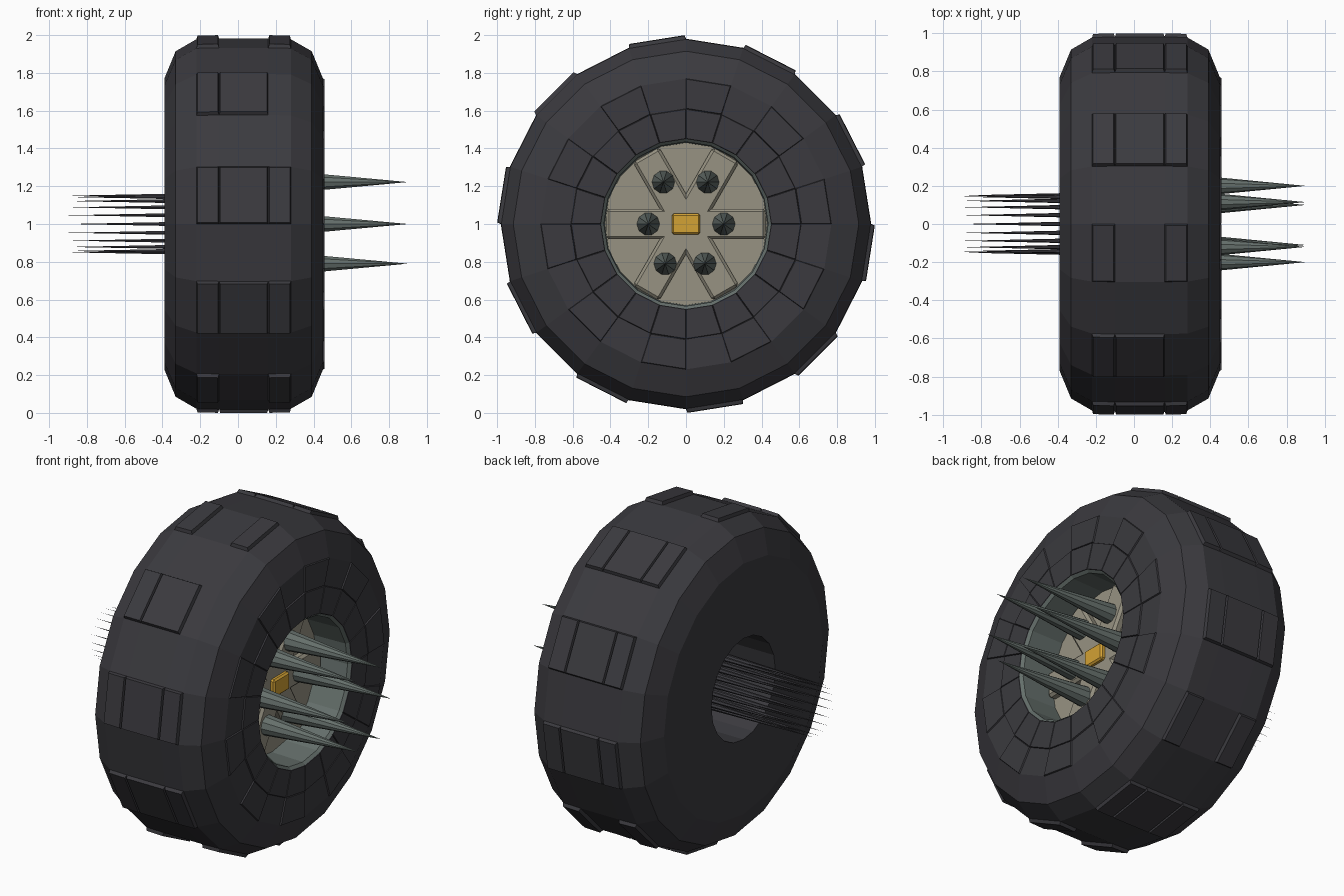
import bpy, bmesh, math
from mathutils import Matrix, Vector

if "Cube" in bpy.data.objects:
    bpy.data.objects.remove(bpy.data.objects["Cube"])

N = 20                       # sides of the wheel
STEP = 2 * math.pi / N
CENTRE = Vector((0, 0, 1))   # axle runs along x


def material(name, rgb):
    m = bpy.data.materials.new(name)
    m.diffuse_color = (*rgb, 1)
    m.use_nodes = True
    m.node_tree.nodes["Principled BSDF"].inputs["Base Color"].default_value = m.diffuse_color
    return m


RUBBER = material("dark rubber", (0.043, 0.042, 0.049))
METAL = material("green grey metal", (0.13, 0.16, 0.148))
HUB = material("beige hub", (0.31, 0.29, 0.225))
GOLD = material("gold cap", (0.65, 0.36, 0.035))


def finish(bm, name, mat):
    me = bpy.data.meshes.new(name)
    bm.to_mesh(me)
    bm.free()
    me.materials.append(mat)
    ob = bpy.data.objects.new(name, me)
    bpy.context.collection.objects.link(ob)
    return ob


def lathe(profile, start_cap=False, end_cap=False):
    """Turn (x, radius) points round the axle; returns bmesh and faces[row][segment]."""
    bm = bmesh.new()
    rings = [[bm.verts.new((x, r * math.cos(k * STEP), 1 + r * math.sin(k * STEP)))
              for k in range(N)] for x, r in profile]
    rows = [[bm.faces.new((a[k], a[(k + 1) % N], b[(k + 1) % N], b[k])) for k in range(N)]
            for a, b in zip(rings, rings[1:])]
    if start_cap:
        bm.faces.new(rings[0][::-1])
    if end_cap:
        bm.faces.new(rings[-1])
    bm.normal_update()
    return bm, rows


def raise_faces(bm, faces, inset, depth):
    bmesh.ops.inset_individual(bm, faces=faces, thickness=inset, depth=depth,
                               use_even_offset=True)


# Tyre with raised tread blocks and sidewall plates
bm, rows = lathe([(0.0, 0.31), (-0.39, 0.31), (-0.39, 0.77), (-0.33, 0.915),
                  (-0.22, 0.978), (-0.10, 0.981), (0.16, 0.981), (0.28, 0.978),
                  (0.39, 0.915), (0.45, 0.77), (0.45, 0.61), (0.45, 0.45)],
                 start_cap=True)
blocks = []
for k in range(1, N, 2):
    blocks.append(rows[4][k])
    if k % 4 == 3 or k in (1, 9):
        blocks.append(rows[5][k])
    if k != 7:
        blocks.append(rows[6][k])
plates = [rows[9][k] for k in range(0, N, 2)]
raise_faces(bm, blocks, 0.006, 0.02)
raise_faces(bm, plates + rows[10], 0.003, 0.008)
finish(bm, "tyre", RUBBER)

# Recessed rim wall and hub disc
bm, _ = lathe([(0.455, 0.45), (0.44, 0.435), (0.23, 0.43)])
finish(bm, "rim_wall", METAL)
bm, _ = lathe([(0.20, 0.43), (0.23, 0.43)], start_cap=True, end_cap=True)
finish(bm, "hub_disc", HUB)


# Boxes for the spokes and the cap
def box(name, mat, centre, size, angle=0.0, bevel=0.01):
    bm = bmesh.new()
    bmesh.ops.create_cube(bm, size=1)
    bmesh.ops.scale(bm, vec=size, verts=bm.verts)
    bmesh.ops.bevel(bm, geom=bm.edges[:], offset=bevel, segments=1, affect='EDGES')
    bmesh.ops.translate(bm, vec=centre, verts=bm.verts)
    bmesh.ops.rotate(bm, cent=(0, 0, 0), matrix=Matrix.Rotation(angle, 3, 'X'), verts=bm.verts)
    bmesh.ops.translate(bm, vec=CENTRE, verts=bm.verts)
    return finish(bm, name, mat)


for i in range(6):
    box(f"spoke_{i + 1}", HUB, (0.245, 0.213, 0), (0.06, 0.42, 0.16), i * math.pi / 3, 0.015)
box("centre_cap", GOLD, (0.275, 0, 0), (0.05, 0.15, 0.11))


# Spikes: cones along the axle
def spikes(name, mat, places, base_x, tip_x, radius, sides):
    bm = bmesh.new()
    length = abs(tip_x - base_x)
    turn = Matrix.Rotation(math.copysign(math.pi / 2, tip_x - base_x), 4, 'Y')
    for y, z in places:
        at = Matrix.Translation(((base_x + tip_x) / 2, y, 1 + z))
        bmesh.ops.create_cone(bm, cap_ends=True, segments=sides, radius1=radius,
                              radius2=0.0, depth=length, matrix=at @ turn)
    bmesh.ops.remove_doubles(bm, verts=bm.verts, dist=1e-5)
    return finish(bm, name, mat)


spikes("front_spikes", METAL,
       [(0.20, 0), (0.115, 0.222), (-0.12, 0.222), (-0.20, 0), (-0.11, -0.21), (0.10, -0.21)],
       0.24, 0.90, 0.064, 10)
spikes("rear_spikes", RUBBER,
       [(0.15 * math.cos(k * STEP), 0.15 * math.sin(k * STEP)) for k in range(N)],
       0.0, -0.90, 0.02, 6)
